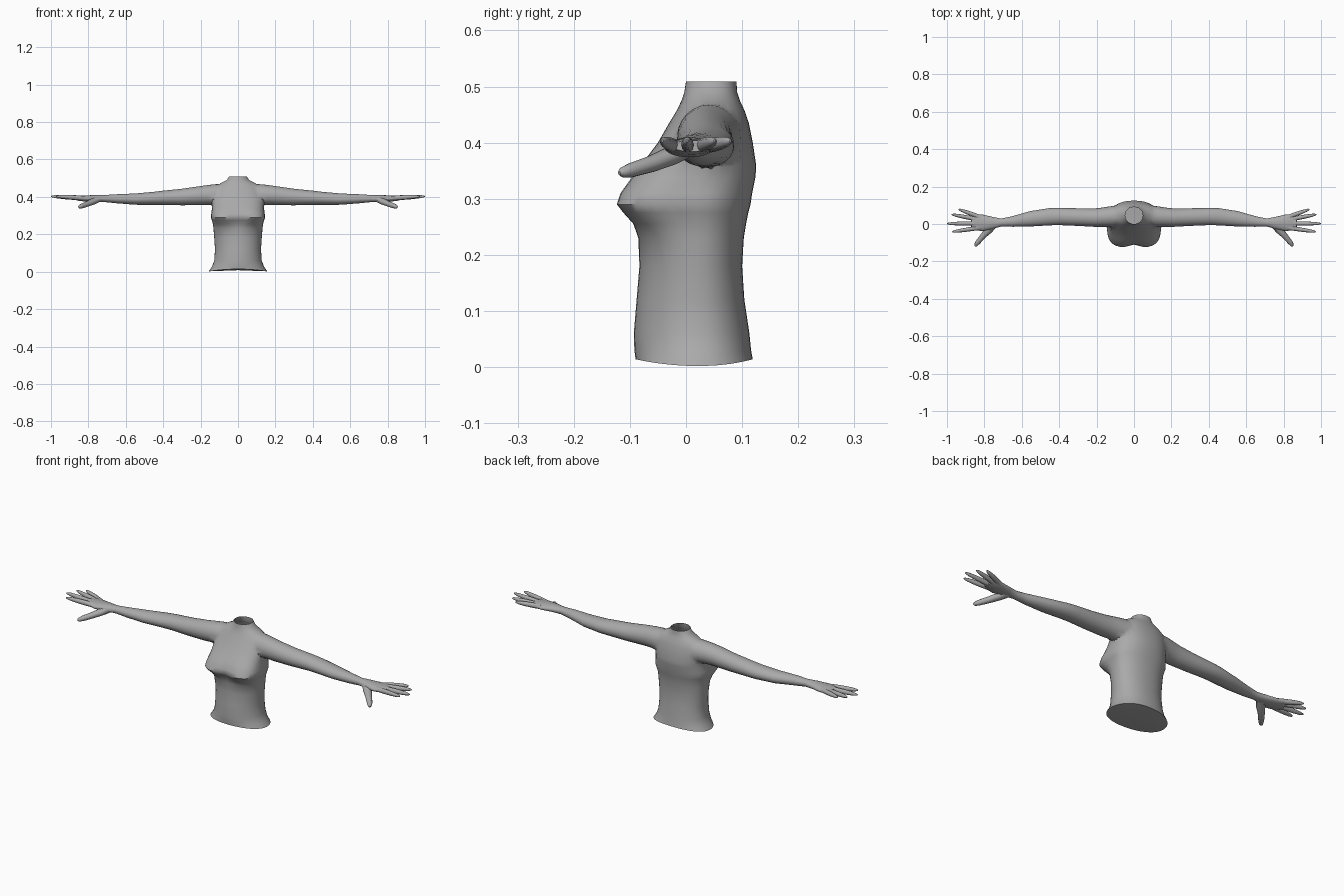
import bpy, bmesh, math
from mathutils import Vector

if "Cube" in bpy.data.objects:
    bpy.data.objects.remove(bpy.data.objects["Cube"])

SKIN = bpy.data.materials.new("plain grey")
SKIN.diffuse_color = (0.4, 0.4, 0.4, 1)
SKIN.use_nodes = True
SKIN.node_tree.nodes["Principled BSDF"].inputs["Base Color"].default_value = SKIN.diffuse_color


def skin_rings(name, rings, cap_start=True, cap_end=True):
    """Closed surface through a list of equal vertex rings."""
    bm = bmesh.new()
    loops = [[bm.verts.new(p) for p in ring] for ring in rings]
    n = len(loops[0])
    for a, b in zip(loops, loops[1:]):
        for i in range(n):
            j = (i + 1) % n
            bm.faces.new((a[i], a[j], b[j], b[i]))
    for loop, wanted in ((loops[0], cap_start), (loops[-1], cap_end)):
        if wanted:
            mid = bm.verts.new(sum((v.co for v in loop), Vector()) / n)
            for i in range(n):
                bm.faces.new((loop[i], loop[(i + 1) % n], mid))
    bmesh.ops.recalc_face_normals(bm, faces=bm.faces)
    mesh = bpy.data.meshes.new(name)
    bm.to_mesh(mesh)
    bm.free()
    mesh.materials.append(SKIN)
    obj = bpy.data.objects.new(name, mesh)
    bpy.context.collection.objects.link(obj)
    return obj


def tube(name, stations, n, side):
    """Elliptical tube; stations are (x, y, z, half width, half height)."""
    pts = [Vector((side * s[0], s[1], s[2])) for s in stations]
    rings = []
    for i, (p, s) in enumerate(zip(pts, stations)):
        d = pts[min(i + 1, len(pts) - 1)] - pts[max(i - 1, 0)]
        across = d.cross(Vector((0, 0, 1))).normalized()
        up = across.cross(d).normalized()
        rings.append([p + across * s[3] * math.cos(t) + up * s[4] * math.sin(t)
                      for t in (2 * math.pi * k / n for k in range(n))])
    return skin_rings(name, rings)


# Torso: z, half width, front y, back y, front squareness, centre notch
TORSO = [
    (0.002, 0.156, -0.090, 0.119, 1.0, 0), (0.03, 0.138, -0.092, 0.116, 1.0, 0),
    (0.06, 0.127, -0.093, 0.113, 1.0, 0), (0.12, 0.123, -0.088, 0.104, 1.0, 0),
    (0.18, 0.127, -0.083, 0.100, 1.0, 0), (0.23, 0.131, -0.085, 0.103, 0.9, 0),
    (0.255, 0.134, -0.098, 0.107, 0.75, 0.008), (0.275, 0.140, -0.115, 0.111, 0.6, 0.014),
    (0.29, 0.145, -0.126, 0.115, 0.55, 0.016), (0.31, 0.143, -0.119, 0.118, 0.57, 0.010),
    (0.34, 0.139, -0.097, 0.124, 0.65, 0.004), (0.36, 0.139, -0.080, 0.125, 0.72, 0),
    (0.40, 0.140, -0.050, 0.119, 0.85, 0), (0.435, 0.135, -0.030, 0.112, 1.0, 0),
    (0.458, 0.117, -0.016, 0.104, 1.0, 0), (0.475, 0.089, -0.008, 0.096, 1.0, 0),
    (0.490, 0.060, -0.003, 0.091, 1.0, 0), (0.509, 0.047, 0.000, 0.090, 1.0, 0)]
N = 40
rings = []
for z, w, front, back, sq, notch in TORSO:
    yc = 0.02 + 0.025 * min(1, max(0, (z - 0.3) / 0.18))
    ring = []
    for k in range(N):
        t = 2 * math.pi * k / N
        c, s = math.cos(t), math.sin(t)
        p = sq if s < 0 else 0.9
        x = w * math.copysign(abs(c) ** p, c)
        y = yc + (back - yc if s > 0 else yc - front) * math.copysign(abs(s) ** p, s)
        if s < 0:
            y += notch * math.exp(-(x / 0.035) ** 2)
        rise = 0.012 * s * s if z < 0.01 else 0
        ring.append((x, y, z + rise))
    rings.append(ring)
body = skin_rings("torso", rings)

# Arm and palm: x, y, z, half width, half height
ARM = [(0.07, 0.045, 0.408, 0.055, 0.054), (0.12, 0.040, 0.413, 0.057, 0.057),
       (0.16, 0.036, 0.411, 0.053, 0.054), (0.21, 0.034, 0.406, 0.049, 0.050),
       (0.30, 0.037, 0.399, 0.047, 0.044), (0.40, 0.040, 0.395, 0.046, 0.038),
       (0.45, 0.039, 0.392, 0.046, 0.035), (0.55, 0.028, 0.388, 0.041, 0.030),
       (0.65, 0.013, 0.390, 0.028, 0.024), (0.71, 0.008, 0.391, 0.021, 0.019),
       (0.76, 0.006, 0.392, 0.033, 0.018), (0.81, 0.006, 0.391, 0.044, 0.017),
       (0.85, 0.010, 0.393, 0.043, 0.014), (0.87, 0.010, 0.394, 0.034, 0.010)]
# Fingers: name, base x, base y, tip x, tip y
FINGERS = [("little", 0.82, 0.036, 0.938, 0.079), ("ring", 0.83, 0.024, 0.975, 0.051),
           ("middle", 0.83, 0.003, 1.0, 0.002), ("index", 0.82, -0.019, 0.972, -0.042)]
THUMB = [(0.745, 0.0, 0.387, 0.018, 0.015), (0.775, -0.030, 0.375, 0.021, 0.017),
         (0.805, -0.062, 0.362, 0.016, 0.015), (0.835, -0.098, 0.351, 0.013, 0.013),
         (0.847, -0.114, 0.347, 0.009, 0.009), (0.850, -0.119, 0.346, 0.004, 0.004)]
parts = []
for side, label in ((1, "left"), (-1, "right")):
    parts.append(tube(label + "_arm", ARM, 24, side))
    parts.append(tube(label + "_thumb", THUMB, 12, side))
    for name, x0, y0, x1, y1 in FINGERS:
        st = [(x0 + (x1 - x0) * f, y0 + (y1 - y0) * f, 0.393 + 0.01 * f, r, r * 1.1)
              for f, r in ((0, 0.011), (0.3, 0.0115), (0.6, 0.0105), (0.85, 0.008),
                           (0.96, 0.005), (1, 0.002))]
        parts.append(tube(f"{label}_{name}_finger", st, 10, side))

# Weld the limbs onto the torso
bpy.context.view_layer.objects.active = body
for part in parts:
    mod = body.modifiers.new("weld", 'BOOLEAN')
    mod.operation, mod.solver, mod.object = 'UNION', 'EXACT', part
    bpy.ops.object.modifier_apply(modifier=mod.name)
    bpy.data.objects.remove(part)
body.name = "torso_with_arms"

# Open the neck, then soften the shoulder and hand joins
bm = bmesh.new()
bm.from_mesh(body.data)
bmesh.ops.delete(bm, geom=[f for f in bm.faces if f.calc_center_median().z > 0.508],
                 context='FACES')
joins = [v for v in bm.verts if 0.09 < abs(v.co.x) < 0.19 and 0.34 < v.co.z < 0.48]
for _ in range(3):
    bmesh.ops.smooth_vert(bm, verts=joins, factor=0.4, use_axis_x=True,
                          use_axis_y=True, use_axis_z=True)
bm.to_mesh(body.data)
bm.free()
body.select_set(True)
bpy.ops.object.shade_smooth_by_angle(angle=math.radians(50))
